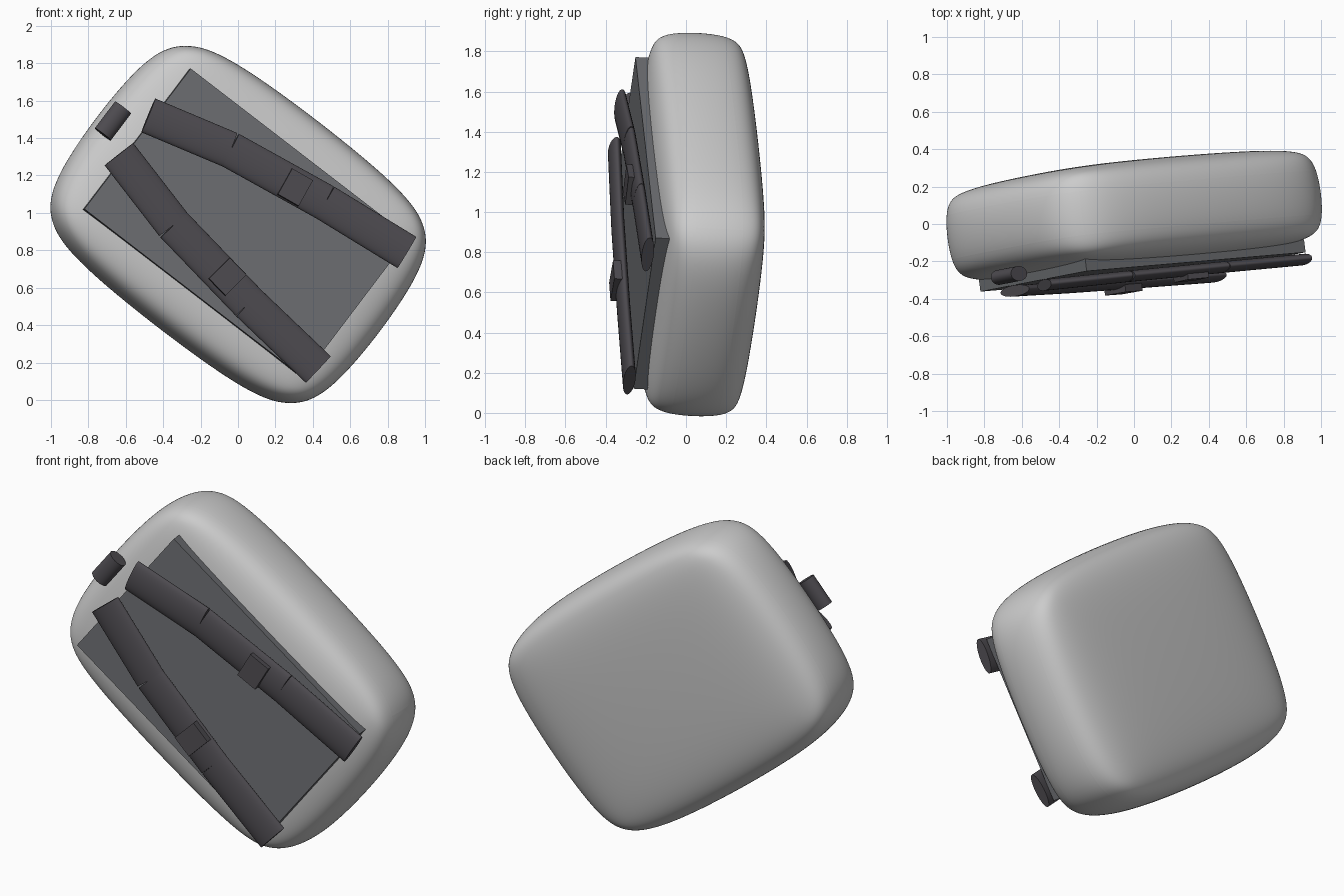
import bpy, bmesh, math
from mathutils import Matrix, Vector

if "Cube" in bpy.data.objects:
    bpy.data.objects.remove(bpy.data.objects["Cube"])

# Tilted frame of the pack: U runs down the back, V across it, N out of the strap side
U = Vector((.79, .068, -.608)).normalized()
N = U.cross(Vector((.601, .116, .791))).normalized()
V = N.cross(U)
FRAME = Matrix.Translation((0, 0, .945)) @ Matrix((U, V, N)).transposed().to_4x4()


def material(name, rgb):
    m = bpy.data.materials.new(name)
    m.diffuse_color = (*rgb, 1)
    m.use_nodes = True
    m.node_tree.nodes["Principled BSDF"].inputs["Base Color"].default_value = m.diffuse_color
    return m


panel_grey = material("panel_grey", (.15, .155, .165))
strap_grey = material("strap_grey", (.075, .07, .08))


def place(name, bm, local, mat=None, smooth=True):
    bmesh.ops.transform(bm, matrix=FRAME @ local, verts=bm.verts)
    me = bpy.data.meshes.new(name)
    bm.to_mesh(me)
    bm.free()
    ob = bpy.data.objects.new(name, me)
    bpy.context.collection.objects.link(ob)
    if mat:
        me.materials.append(mat)
    if smooth:
        bpy.ops.object.select_all(action='DESELECT')
        bpy.context.view_layer.objects.active = ob
        ob.select_set(True)
        bpy.ops.object.shade_smooth_by_angle(angle=math.radians(40))
    return ob


def box(name, center, size, angle=0, mat=None):
    bm = bmesh.new()
    bmesh.ops.create_cube(bm, size=1)
    place(name, bm, Matrix.Translation(center) @ Matrix.Rotation(angle, 4, 'Z')
          @ Matrix.Diagonal((*size, 1)), mat, False)


def flat_rod(name, p, q, h, half_width, half_height, mat):
    # Flattened cylinder between two points on the back plane
    p, q = Vector((*p, h)), Vector((*q, h))
    d = q - p
    bm = bmesh.new()
    bmesh.ops.create_cone(bm, cap_ends=True, segments=32, radius1=1, radius2=1, depth=1)
    place(name, bm, Matrix.Translation((p + q) / 2)
          @ Matrix.Rotation(math.atan2(d.y, d.x), 4, 'Z')
          @ Matrix.Diagonal((d.length, half_width, half_height, 1))
          @ Matrix.Rotation(math.pi / 2, 4, 'Y'), mat)


# Soft body: rounded unit cube stretched to size, then subdivided
bm = bmesh.new()
bmesh.ops.create_cube(bm, size=1)
bmesh.ops.bevel(bm, geom=bm.edges[:], offset=.225, segments=2, profile=.5, affect='EDGES')
body = place("pack_body", bm, Matrix.Translation((.008, 0, -.045)) @ Matrix.Diagonal((1.92, 1.41, .57, 1)))
sub = body.modifiers.new("soften", 'SUBSURF')
sub.levels = sub.render_levels = 4
for f in body.data.polygons:
    f.use_smooth = True

# Back panel
box("back_panel", (.02, 0, .225), (1.48, .948, .07), 0, panel_grey)

# Shoulder straps with buckles, mirrored across the pack
path = [(-.752, .131), (-.29, .253), (.284, .34), (.796, .395)]
for side, s in (("left", 1), ("right", -1)):
    for i, (p, q) in enumerate(zip(path, path[1:])):
        flat_rod(f"{side}_strap_{i + 1}", (p[0], s * p[1]), (q[0], s * q[1]), .293, .098, .03, strap_grey)
    box(f"{side}_buckle", (.106, s * .302, .32), (.128, .158, .05), s * math.radians(8), strap_grey)

# Grab handle at the top edge
flat_rod("grab_handle", (-.88, -.09), (-.88, .09), .217, .054, .04, strap_grey)
